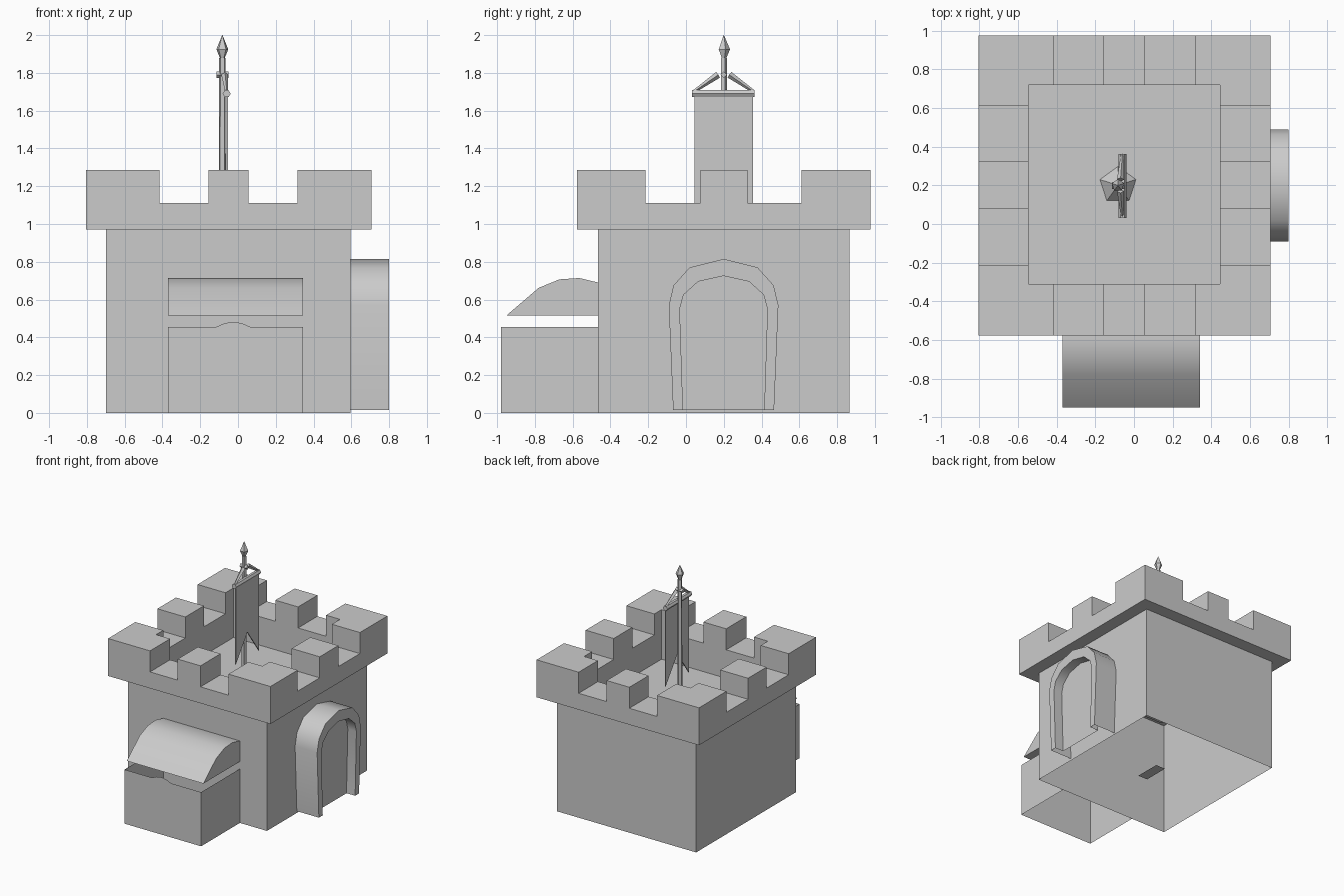
import bpy, bmesh, math
from mathutils import Vector

if "Cube" in bpy.data.objects:
    bpy.data.objects.remove(bpy.data.objects["Cube"])


def make(name, verts, faces, smooth=None, fix=True):
    me = bpy.data.meshes.new(name)
    me.from_pydata(verts, [], faces)
    bm = bmesh.new()
    bm.from_mesh(me)
    bmesh.ops.remove_doubles(bm, verts=bm.verts, dist=1e-5)
    if fix:
        bmesh.ops.recalc_face_normals(bm, faces=bm.faces)
    bm.to_mesh(me)
    bm.free()
    ob = bpy.data.objects.new(name, me)
    bpy.context.collection.objects.link(ob)
    if smooth:
        bpy.ops.object.select_all(action='DESELECT')
        ob.select_set(True)
        bpy.context.view_layer.objects.active = ob
        bpy.ops.object.shade_smooth_by_angle(angle=math.radians(smooth))
    return ob


def extrude_x(name, profile, x0, x1, smooth=None):
    """Closed prism from a (y, z) profile."""
    n = len(profile)
    verts = [(x, y, z) for x in (x0, x1) for y, z in profile]
    faces = [(i, (i + 1) % n, n + (i + 1) % n, n + i) for i in range(n)]
    faces += [tuple(range(n)), tuple(range(n, 2 * n))]
    return make(name, verts, faces, smooth)


def rod(name, a, b, r0, r1, sides):
    """Straight, optionally tapered bar between two points."""
    a, b = Vector(a), Vector(b)
    q = (b - a).to_track_quat('Z', 'Y')
    ts = [2 * math.pi * i / sides for i in range(sides)]
    verts = [p + q @ Vector((r * math.cos(t), r * math.sin(t), 0))
             for p, r in ((a, r0), (b, r1)) for t in ts]
    faces = [(i, (i + 1) % sides, sides + (i + 1) % sides, sides + i) for i in range(sides)]
    faces += [tuple(range(sides)), tuple(range(sides, 2 * sides))]
    return make(name, verts, faces)


# Tower walls: open sheet, no bottom
X0, X1, Y0, Y1 = -0.70, 0.595, -0.465, 0.865
FLOOR, BASE, LOW, TOP = 0.87, 0.972, 1.11, 1.287
corners = [(X0, Y0), (X1, Y0), (X1, Y1), (X0, Y1)]
make("tower_walls", [(x, y, z) for z in (0, BASE) for x, y in corners],
     [(i, (i + 1) % 4, 4 + (i + 1) % 4, 4 + i) for i in range(4)], fix=False)

# Battlements and sunken roof floor: stepped grid of cells
xs = [-0.805, -0.545, -0.415, -0.157, 0.055, 0.315, 0.445, 0.706]
ys = [-0.577, -0.31, -0.215, 0.078, 0.325, 0.612, 0.72, 0.977]


def height(i, j):
    if not (0 <= i < 7 and 0 <= j < 7):
        return BASE
    if 0 < i < 6 and 0 < j < 6:
        return FLOOR
    k = j if i in (0, 6) else i
    return LOW if k in (2, 4) else TOP


V, F = [], []


def quad(*pts):
    F.append(tuple(range(len(V), len(V) + 4)))
    V.extend(pts)


for i in range(7):
    for j in range(7):
        h = height(i, j)
        a, b, c, d = xs[i], xs[i + 1], ys[j], ys[j + 1]
        quad((a, c, h), (b, c, h), (b, d, h), (a, d, h))
        if h > FLOOR:
            quad((a, d, BASE), (b, d, BASE), (b, c, BASE), (a, c, BASE))
        for di, dj, p, q in ((-1, 0, (a, d), (a, c)), (1, 0, (b, c), (b, d)),
                             (0, -1, (a, c), (b, c)), (0, 1, (b, d), (a, d))):
            g = height(i + di, j + dj)
            if g < h:
                quad((*p, g), (*q, g), (*q, h), (*p, h))
make("battlements", V, F, fix=False)

# Arched doorway on the right wall: surround and recessed door panel
half_out = [(0.267, 0.015), (0.29, 0.57), (0.265, 0.675), (0.18, 0.77)]
half_in = [(0.215, 0.015), (0.232, 0.55), (0.212, 0.625), (0.135, 0.695)]


def arch(half, top, x):
    c = 0.199
    pts = [(c + w, z) for w, z in half] + [(c, top)] + [(c - w, z) for w, z in reversed(half)]
    return [(x, y, z) for y, z in pts]


loops = [arch(half_out, 0.815, X1), arch(half_out, 0.815, 0.80),
         arch(half_in, 0.725, 0.80), arch(half_in, 0.725, 0.72)]
n = len(loops[0])
V = [p for loop in loops for p in loop]
F = [(r * n + i, r * n + n + i, r * n + n + i + 1, r * n + i + 1)
     for r in range(3) for i in range(n - 1)]
F.append(tuple(range(3 * n, 4 * n)))
make("door_arch", V, F, smooth=40, fix=False)

# Stall counter: three sheets, front one with a small hump on its top edge
SX0, SX1, SY, SZ = -0.37, 0.343, -0.98, 0.455
hump = [(0.065, SZ), (0.02, 0.475), (-0.025, 0.482), (-0.07, 0.475), (-0.115, SZ)]
front = [(SX0, SY, 0), (SX1, SY, 0), (SX1, SY, SZ)]
front += [(x, SY, z) for x, z in hump] + [(SX0, SY, SZ)]
m = len(front)
back = [(SX0, Y0, 0), (SX1, Y0, 0), (SX1, Y0, SZ), (SX0, Y0, SZ)]
make("stall_counter", front + back,
     [tuple(range(m)), (1, m + 1, m + 2, 2), (m, 0, m - 1, m + 3)], fix=False)

# Curved awning over the stall
extrude_x("stall_awning", [(-0.95, 0.516), (-0.78, 0.662), (-0.67, 0.707),
                           (-0.565, 0.714), (-0.465, 0.69), (-0.465, 0.516)],
          SX0, SX1, smooth=35)

# Flagpole with flared foot and spear tip, five-sided
PX, PY, S = -0.083, 0.2, 5
prof = [(0.098, FLOOR), (0.02, FLOOR + 0.07), (0.018, 1.88), (0.014, 1.88), (0.033, 1.925),
        (0.001, 2.0)]
V = [(PX + r * math.cos(t), PY + r * math.sin(t), z) for r, z in prof
     for t in (math.pi / 2 + 2 * math.pi * k / S for k in range(S))]
F = [(a * S + k, a * S + (k + 1) % S, (a + 1) * S + (k + 1) % S, (a + 1) * S + k)
     for a in range(len(prof) - 1) for k in range(S)]
F += [tuple(range(S)), tuple(range(len(V) - S, len(V)))]
make("flagpole", V, F)

# Banner bar, its two slanted ties and the hook on the pole
BX = -0.06
rod("banner_bar", (BX, 0.032, 1.69), (BX, 0.362, 1.69), 0.021, 0.021, 6)
for s in (-1, 1):
    rod("banner_tie", (BX, PY + s * 0.16, 1.70), (BX - 0.01, PY + s * 0.03, 1.79), 0.008, 0.018, 4)
rod("banner_hook", (-0.115, PY, 1.79), (-0.05, PY, 1.79), 0.018, 0.018, 4)

# Swallow-tailed banner
extrude_x("banner", [(0.045, 1.69), (0.355, 1.69), (0.355, 1.03), (PY, 1.245), (0.045, 1.03)],
          -0.06, -0.052)

# Small plate on the ground inside the tower
make("floor_plate", [(-0.06, 0.09, 0.0), (-0.06, 0.31, 0.0), (0.03, 0.31, 0.0), (0.03, 0.09, 0.0)],
     [(0, 1, 2, 3)], fix=False)
